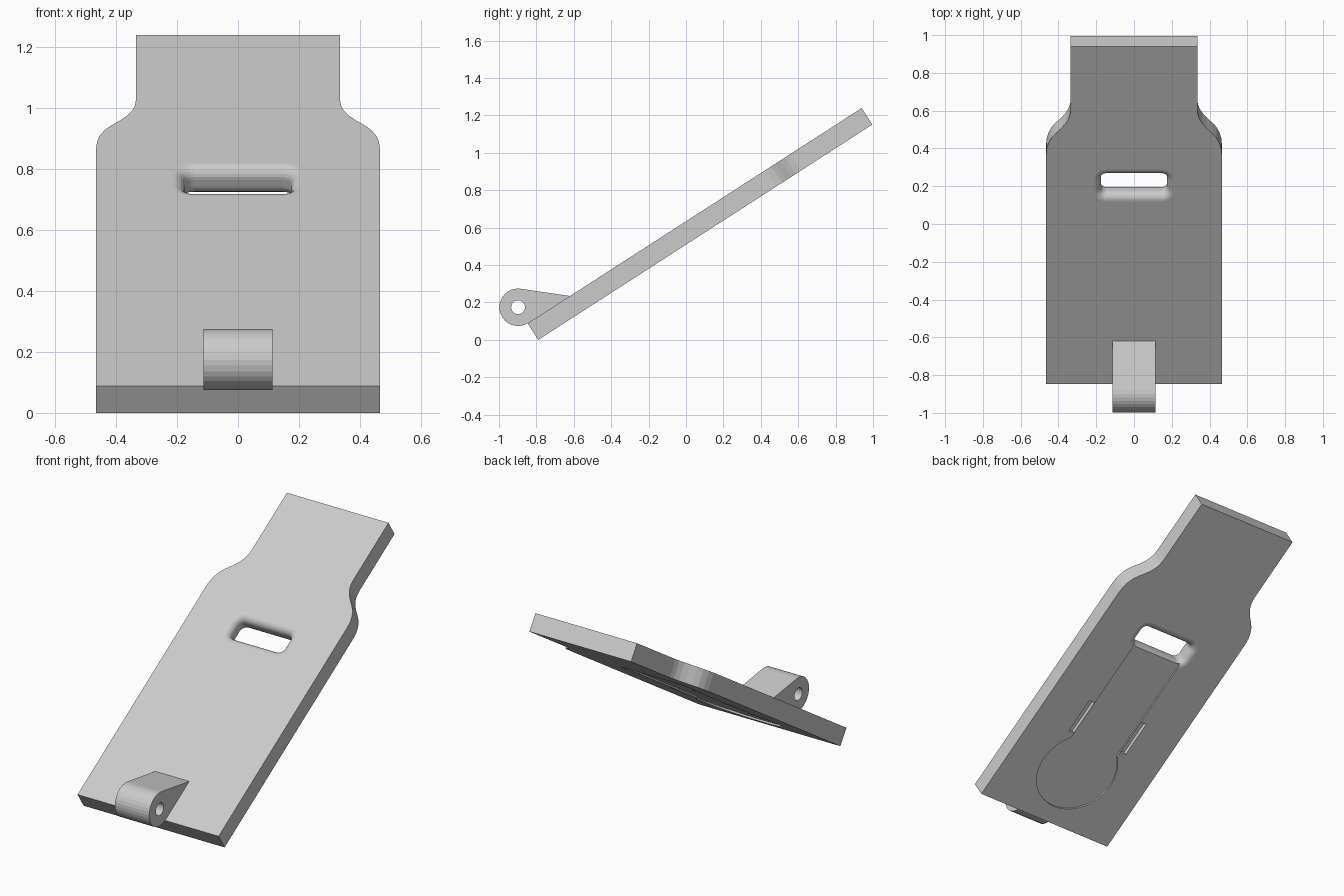
import bpy, bmesh
from math import sin, cos, pi, radians, asin
from mathutils import Matrix

if "Cube" in bpy.data.objects:
    bpy.data.objects.remove(bpy.data.objects["Cube"])

ANGLE = radians(32.8)
T = 0.105                      # plate thickness
LENGTH = 2.125
# local frame: x across, y up the slope, z out of the plate
PLACE = Matrix.Translation((0, -0.79, 0)) @ Matrix.Rotation(ANGLE, 4, 'X')


def loft(name, rings):
    """Closed solid through rings of equal point count."""
    bm = bmesh.new()
    vs = [[bm.verts.new(p) for p in r] for r in rings]
    n = len(vs[0])
    for a, b in zip(vs, vs[1:]):
        for i in range(n):
            j = (i + 1) % n
            bm.faces.new((a[i], a[j], b[j], b[i]))
    bm.faces.new(vs[0][::-1])
    bm.faces.new(vs[-1])
    bmesh.ops.recalc_face_normals(bm, faces=bm.faces)
    me = bpy.data.meshes.new(name)
    bm.to_mesh(me)
    bm.free()
    ob = bpy.data.objects.new(name, me)
    bpy.context.collection.objects.link(ob)
    ob.matrix_world = PLACE
    return ob


def plan_prism(name, pts, z0, z1):
    return loft(name, [[(x, y, z) for x, y in pts] for z in (z0, z1)])


def side_prism(name, pts, half):
    return loft(name, [[(x, y, z) for y, z in pts] for x in (-half, half)])


def arc(cx, cy, r, a0, a1, n):
    return [(cx + r * cos(a0 + (a1 - a0) * i / n),
             cy + r * sin(a0 + (a1 - a0) * i / n)) for i in range(n + 1)]


def cut(ob, cutter):
    cutter.hide_render = True
    m = ob.modifiers.new("cut", 'BOOLEAN')
    m.operation, m.solver, m.object = 'DIFFERENCE', 'EXACT', cutter
    bpy.context.view_layer.objects.active = ob
    bpy.ops.object.modifier_apply(modifier=m.name)
    bpy.data.objects.remove(cutter)


# plate with shouldered narrow end
side = [(0.465, 0), (0.465, 1.444), (0.462, 1.48), (0.453, 1.515), (0.437, 1.55),
        (0.415, 1.578), (0.385, 1.61), (0.363, 1.638), (0.347, 1.667),
        (0.338, 1.697), (0.335, 1.73), (0.335, LENGTH)]
plate = plan_prism("plate", side + [(-x, y) for x, y in reversed(side)], 0, T)


# slot with rounded lips on both faces
def slot_ring(off, z):
    hx, hy, r = 0.175 + off, 0.06 + off, 0.03 + off
    pts = []
    for k, (sx, sy) in enumerate(((1, 1), (-1, 1), (-1, -1), (1, -1))):
        pts += arc(sx * (hx - r), 1.25 + sy * (hy - r), r, k * pi / 2, (k + 1) * pi / 2, 5)
    return [(x, y, z) for x, y in pts]


R = 0.04
lip = [(R - R * cos(t), R - R * sin(t)) for t in [pi / 2 * i / 6 for i in range(6, -1, -1)]]
rings = [slot_ring(R, -0.03)] + [slot_ring(o, z) for o, z in lip]
rings += [slot_ring(o, T - z) for o, z in reversed(lip)] + [slot_ring(R, T + 0.03)]
cut(plate, loft("slot_cutter", rings))

# shallow keyhole recess on the underside, with two side notches
a = asin(0.17 / 0.245)
keyhole = arc(0, 0.345, 0.245, pi / 2 + a, 5 * pi / 2 - a, 40) + [(0.17, 1.2), (-0.17, 1.2)]
cut(plate, plan_prism("recess_cutter", keyhole, -0.05, 0.01))
for s in (-1, 1):
    notch = [(s * x, y) for x, y in ((0.172, 0.555), (0.21, 0.555), (0.21, 0.77), (0.172, 0.77))]
    cut(plate, plan_prism("notch_cutter", notch, -0.05, 0.025))

# hinge lug: tangent to the plate, tapering into it, with a pin hole
lug_pts = arc(0.004, 0.205, 0.1, radians(47), radians(270), 20) + [(0.27, T)]
lug = side_prism("hinge_lug", lug_pts, 0.1125)
cut(lug, side_prism("pin_hole_cutter", arc(0.004, 0.205, 0.037, 0, 2 * pi * 23 / 24, 23), 0.2))
